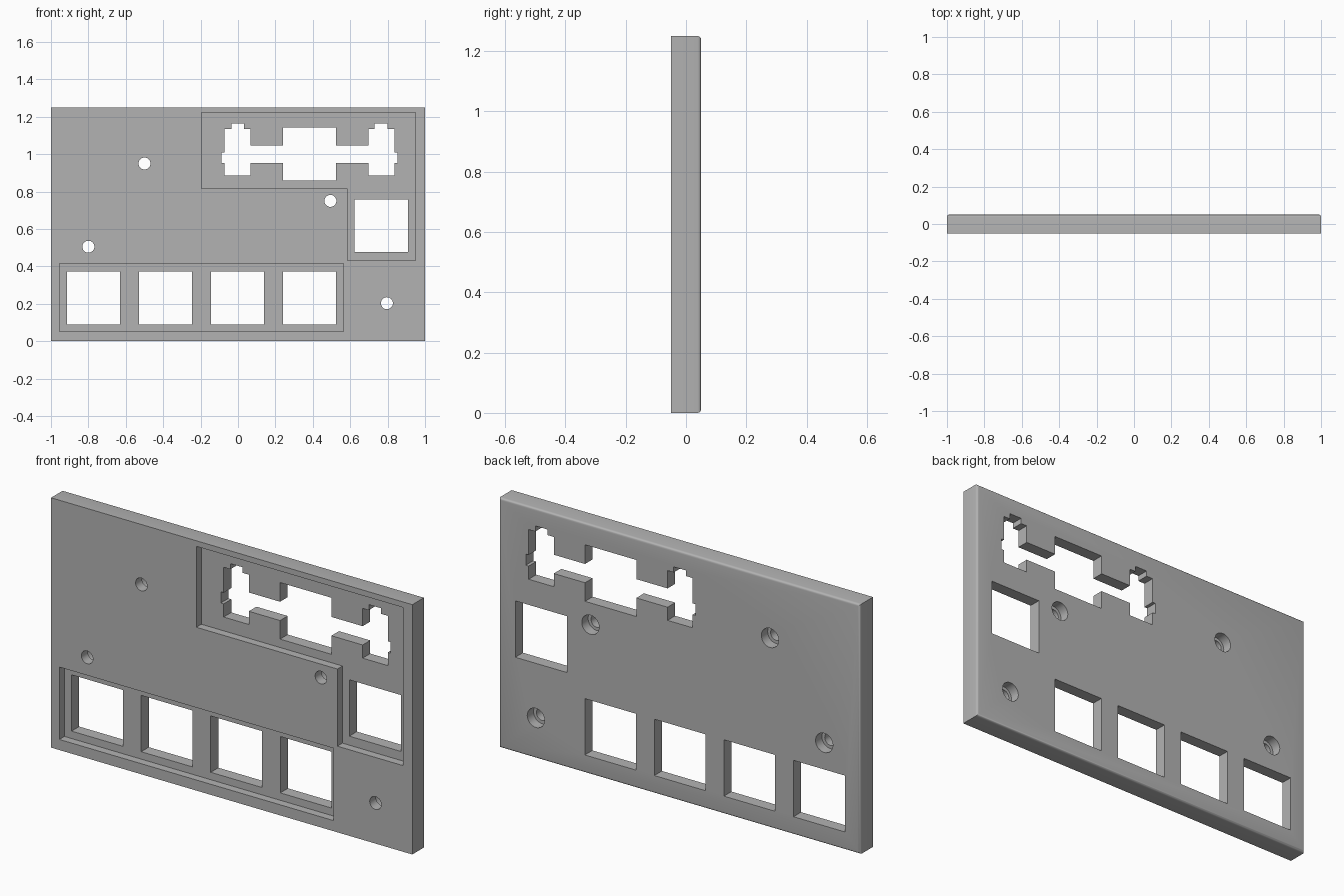
import bpy, bmesh, math

cube = bpy.data.objects.get("Cube")
if cube:
    bpy.data.objects.remove(cube, do_unlink=True)

WIDTH, HEIGHT, THICK = 2.0, 1.25, 0.1
FRONT, BACK = -THICK / 2, THICK / 2
RECESS_DEPTH, BORE_DEPTH = 0.04, 0.05

grey = bpy.data.materials.new("plain grey")
grey.use_nodes = True
color = (0.45, 0.45, 0.45, 1)
grey.diffuse_color = color
grey.node_tree.nodes["Principled BSDF"].inputs["Base Color"].default_value = color


def prism(name, outline, y0, y1):
    """Extrude an x-z outline from y0 to y1."""
    bm = bmesh.new()
    face = bm.faces.new([bm.verts.new((x, y0, z)) for x, z in outline])
    ext = bmesh.ops.extrude_face_region(bm, geom=[face])
    verts = [v for v in ext["geom"] if isinstance(v, bmesh.types.BMVert)]
    bmesh.ops.translate(bm, verts=verts, vec=(0, y1 - y0, 0))
    bmesh.ops.recalc_face_normals(bm, faces=bm.faces)
    mesh = bpy.data.meshes.new(name)
    bm.to_mesh(mesh)
    bm.free()
    mesh.materials.append(grey)
    obj = bpy.data.objects.new(name, mesh)
    bpy.context.collection.objects.link(obj)
    return obj


def rect(x0, x1, z0, z1):
    return [(x0, z0), (x1, z0), (x1, z1), (x0, z1)]


def circle(x, z, r, n=32):
    return [(x + r * math.cos(math.tau * i / n), z + r * math.sin(math.tau * i / n))
            for i in range(n)]


# Plate with a softened rim around the back
plate = prism("switch_plate", rect(-WIDTH / 2, WIDTH / 2, 0, HEIGHT), FRONT, BACK)
bm = bmesh.new()
bm.from_mesh(plate.data)
rim = [e for e in bm.edges if all(v.co.y > 0 for v in e.verts)]
bmesh.ops.bevel(bm, geom=rim, offset=0.012, segments=4, profile=0.5, affect="EDGES")
bm.to_mesh(plate.data)
bm.free()


def cut(name, outline, y0=FRONT - 0.05, y1=BACK + 0.05):
    """Cut an outline out of the plate between two depths."""
    cutter = prism(name, outline, y0, y1)
    mod = plate.modifiers.new(name, "BOOLEAN")
    mod.operation, mod.solver, mod.object = "DIFFERENCE", "EXACT", cutter
    bpy.context.view_layer.objects.active = plate
    bpy.ops.object.modifier_apply(modifier=name)
    bpy.data.objects.remove(cutter, do_unlink=True)


# Shallow front recesses
floor = FRONT + RECESS_DEPTH
cut("lower_recess", rect(-0.954, 0.563, 0.053, 0.415), y1=floor)
cut("upper_recess", [(-0.196, 0.817), (0.585, 0.817), (0.585, 0.431),
                     (0.948, 0.431), (0.948, 1.222), (-0.196, 1.222)], y1=floor)

# Square switch windows
for i in range(4):
    x = -0.772 + 0.385 * i
    cut("key_window", rect(x - 0.142, x + 0.142, 0.09, 0.372))
cut("side_window", rect(0.623, 0.91, 0.476, 0.758))

# Wide slot: right half of the outline, mirrored about its centre
half = [(0.142, 0.859), (0.142, 0.952), (0.315, 0.952), (0.315, 0.886),
        (0.454, 0.886), (0.454, 0.952), (0.47, 0.952), (0.47, 1.008),
        (0.454, 1.008), (0.454, 1.135), (0.417, 1.135), (0.417, 1.163),
        (0.349, 1.163), (0.349, 1.135), (0.315, 1.135), (0.315, 1.046),
        (0.142, 1.046), (0.142, 1.142)]
centre = 0.382
cut("wide_slot", [(centre + x, z) for x, z in half]
    + [(centre - x, z) for x, z in reversed(half)])

# Screw holes, counterbored from the back
for x, z in [(-0.5, 0.95), (0.494, 0.75), (-0.8, 0.505), (0.796, 0.203)]:
    cut("screw_hole", circle(x, z, 0.032))
    cut("counterbore", circle(x, z, 0.048), y0=BACK - BORE_DEPTH)

# Smooth the rounded parts, keep the corners crisp
bpy.ops.object.select_all(action="DESELECT")
plate.select_set(True)
bpy.context.view_layer.objects.active = plate
bpy.ops.object.shade_smooth_by_angle(angle=math.radians(30))
